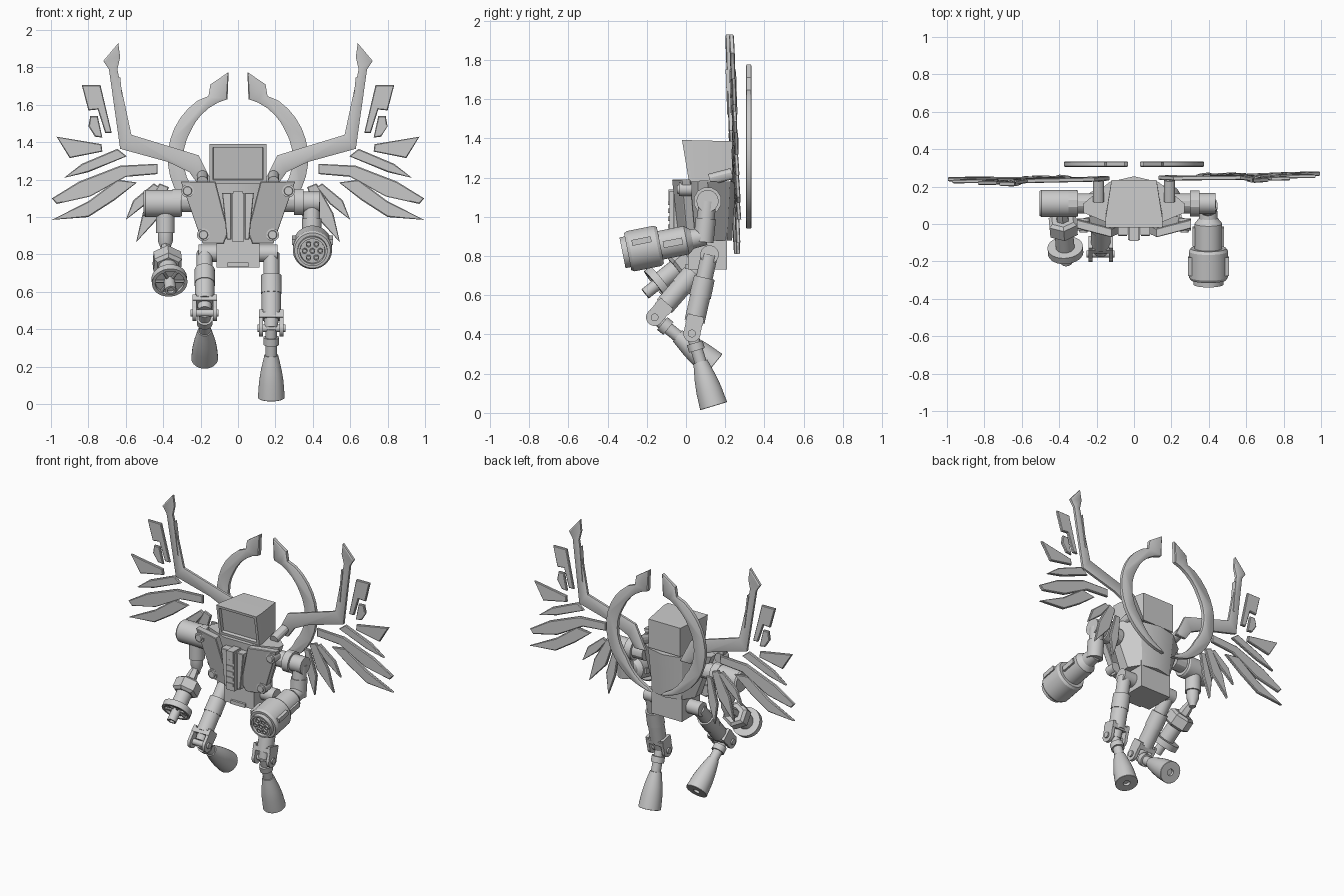
import bpy, bmesh, math
from mathutils import Vector, Matrix

cube = bpy.data.objects.get("Cube")
if cube:
    bpy.data.objects.remove(cube, do_unlink=True)

grey = bpy.data.materials.new("plain_grey")
grey.use_nodes = True
grey.diffuse_color = (0.6, 0.6, 0.6, 1)
grey.node_tree.nodes["Principled BSDF"].inputs["Base Color"].default_value = (0.6, 0.6, 0.6, 1)
parts = []


def finish(name, bm):
    bmesh.ops.recalc_face_normals(bm, faces=bm.faces[:])
    mesh = bpy.data.meshes.new(name)
    bm.to_mesh(mesh)
    bm.free()
    mesh.materials.append(grey)
    ob = bpy.data.objects.new(name, mesh)
    bpy.context.collection.objects.link(ob)
    parts.append(ob)
    return ob


def loft(name, sections):
    """Skin between closed rings of points and cap both ends."""
    bm = bmesh.new()
    rings = [[bm.verts.new(p) for p in s] for s in sections]
    for a, b in zip(rings, rings[1:]):
        for i in range(len(a)):
            j = (i + 1) % len(a)
            bm.faces.new((a[i], a[j], b[j], b[i]))
    bm.faces.new(rings[0])
    bm.faces.new(rings[-1])
    return finish(name, bm)


def turned(name, start, toward, profile, sides=28):
    """Turned part on an axis; profile is (distance, radius)."""
    start, toward = Vector(start), Vector(toward)
    frame = (toward - start).to_track_quat('Z', 'Y')
    angles = [2 * math.pi * (i + .5) / sides for i in range(sides)]
    return loft(name, [[start + frame @ Vector((r * math.cos(a), r * math.sin(a), t))
                        for a in angles] for t, r in profile])


def rod(name, a, b, r, sides=28):
    return turned(name, a, b, [(0, r), ((Vector(b) - Vector(a)).length, r)], sides)


def box(name, centre, size, turn=0):
    bm = bmesh.new()
    m = Matrix.Translation(centre) @ Matrix.Rotation(turn, 4, 'X') @ Matrix.Diagonal((*size, 1))
    bmesh.ops.create_cube(bm, size=1, matrix=m)
    return finish(name, bm)


def plate(name, points, thick, depth, rim=0.006):
    """Upright plate with a raised inner panel; depth(x, z) gives its y."""
    bm = bmesh.new()
    rings = [[bm.verts.new((x, y, z)) for x, z in points] for y in (-thick / 2, thick / 2)]
    faces = [bm.faces.new(r) for r in rings]
    for i in range(len(points)):
        j = (i + 1) % len(points)
        bm.faces.new((rings[0][i], rings[0][j], rings[1][j], rings[1][i]))
    bmesh.ops.recalc_face_normals(bm, faces=bm.faces[:])
    if rim:
        bmesh.ops.inset_region(bm, faces=faces, thickness=rim, depth=0.004)
    for v in bm.verts:
        v.co.y += depth(v.co.x, v.co.z)
    return finish(name, bm)


# Head with a recessed screen
def head_ring(y, w, low, high, lean):
    return [(-w, y + lean, low), (w, y + lean, low), (w, y, high), (-w, y, high)]


head = loft("head", [head_ring(.235, .12, 1.19, 1.385, 0),
                     head_ring(.03, .152, 1.18, 1.39, .02),
                     head_ring(-.02, .152, 1.18, 1.39, .035)])
bm = bmesh.new()
bm.from_mesh(head.data)
front = min(bm.faces, key=lambda f: f.calc_center_median().y)
bmesh.ops.inset_region(bm, faces=[front], thickness=.025)
bmesh.ops.inset_region(bm, faces=[front], thickness=.004, depth=-.02)
bm.to_mesh(head.data)
bm.free()


# Torso and pelvis
def torso_ring(z, half):
    return [(x, y, z) for x, y in half] + [(-x, y, z) for x, y in reversed(half[1:])]


loft("torso", [torso_ring(1.18, [(0, .255), (.13, .225), (.27, .11), (.27, .06), (.1, -.01)]),
               torso_ring(.88, [(0, .235), (.11, .21), (.16, .13), (.16, .06), (.08, .02)])])
box("pelvis", (0, .11, .84), (.23, .2, .22))
box("pelvis_lip", (0, .005, .745), (.11, .02, .025))
box("chest_spine", (0, -.045, 1.0), (.066, .08, .26))
box("chest_spine_cap", (0, -.05, 1.11), (.05, .08, .06))
for i in range(5):
    box("spine_rib", (0, -.085, .91 + i * .04), (.05, .012, .022))
rod("hip_axle", (-.21, .12, .807), (.21, .12, .807), .047)

SPAR = [(.64, 1.93), (.63, 1.855), (.645, 1.79), (.57, 1.44), (.21, 1.33), (.13, 1.17),
        (.21, 1.17), (.26, 1.24), (.375, 1.295), (.63, 1.365), (.69, 1.79), (.72, 1.835)]
FEATHERS = [
    [(.835, 1.705), (.735, 1.705), (.675, 1.45), (.71, 1.45), (.75, 1.575), (.80, 1.57)],
    [(.79, 1.54), (.75, 1.54), (.725, 1.425), (.765, 1.43), (.80, 1.485)],
    [(.97, 1.43), (.73, 1.39), (.725, 1.35), (.90, 1.315)],
    [(.93, 1.21), (.835, 1.285), (.645, 1.365), (.595, 1.325), (.80, 1.24)],
    [(.995, 1.10), (.85, 1.19), (.63, 1.275), (.43, 1.285), (.43, 1.23), (.60, 1.215),
     (.79, 1.11), (.97, 1.07)],
    [(.995, .985), (.80, 1.085), (.645, 1.20), (.54, 1.185), (.66, 1.09), (.80, 1.0)],
    [(.60, .985), (.56, 1.09), (.45, 1.18), (.42, 1.16), (.49, 1.07)],
    [(.545, .865), (.51, 1.02), (.42, 1.18), (.37, 1.16), (.42, 1.0)],
    [(.40, .81), (.42, .95), (.37, 1.12), (.33, 1.12), (.35, .95)],
]
# Halo half: outer arc down, inner arc back up
HALO = [(.05, 1.775), (.147, 1.71), (.158, 1.647)]
for a in range(55, -86, -10):
    HALO.append((.376 * math.cos(math.radians(a)), 1.315 + .376 * math.sin(math.radians(a))))
for a in range(-80, 71, 10):
    r = .292 + max(0, -a - 40) * .0016 + max(0, a - 30) * .0006
    HALO.append((r * math.cos(math.radians(a)), 1.315 + r * math.sin(math.radians(a))))
HALO.append((.056, 1.63))

for s, side in ((1, "left"), (-1, "right")):
    def flip(points):
        return [(s * x, z) for x, z in points]

    def wing_y(x, z):
        return .22 + (1.9 - z) * .035 + (.02 * x if s > 0 else .01 * x)

    # Wing and halo
    plate(side + "_wing_spar", flip(SPAR), .016, wing_y, .01)
    for f in FEATHERS:
        plate(side + "_feather", flip(f), .012, wing_y)
    plate(side + "_spar_groove", flip([(.63, 1.75), (.64, 1.74), (.615, 1.52), (.605, 1.52)]),
          .034, wing_y, 0)
    plate(side + "_halo", flip(HALO), .022, lambda x, z: .32, .008)
    rod(side + "_wing_mount", (s * .19, .12, 1.19), (s * .19, .235, 1.22), .03, 12)

    # Sloping chest plates, bolts and centre flanks
    def chest_y(x, z):
        return -.02 + abs(x) * .26 - (z - .86) * .18

    plate(side + "_chest_plate", flip([(.305, 1.19), (.12, 1.19), (.05, .92), (.075, .86), (.19, .86)]),
          .04, chest_y, .006)
    plate(side + "_chest_flank", flip([(.085, 1.13), (.036, 1.13), (.036, .88), (.06, .88)]),
          .05, lambda x, z: -.035, .005)
    for x, z in ((.27, 1.14), (.185, .905)):
        y = chest_y(x, z)
        turned(side + "_chest_bolt", (s * x, y + .03, z), (s * x, y - 1, z),
               [(0, .034), (.065, .034), (.065, .024), (.075, .022)], 20)

    # Legs
    hip = Vector((s * .178, .12, .807))
    knee = Vector((s * .178, .03, .405)) if s > 0 else Vector((s * .178, -.16, .487))
    foot = Vector((s * .178, .145, .0215)) if s > 0 else Vector((s * .178, .14, .245))
    turned(side + "_thigh", hip, knee, [(0, .043), (.12, .043), (.12, .054), (.22, .056),
                                       (.22, .052), (.35, .052), (.35, .04), (.41, .035)])
    turned(side + "_shin_and_boot", knee, foot,
           [(0, .03), (.05, .03), (.05, .042), (.09, .042), (.09, .031), (.15, .031),
            (.15, .037), (.19, .046), (.24, .057), (.30, .066), (.385, .072),
            (.387, .07), (.387, .022), (.37, .02)])
    rod(side + "_knee_pin", knee - Vector((.075, 0, 0)), knee + Vector((.075, 0, 0)), .02, 16)
    lean = math.atan2(knee.y - hip.y, hip.z - knee.z)
    for e in (-1, 1):
        cheek = knee + Vector((e * .055, 0, 0))
        rod(side + "_knee_cheek", cheek - Vector((.01, 0, 0)), cheek + Vector((.01, 0, 0)), .044, 20)
        box(side + "_knee_fork", cheek + (hip - knee) * .12, (.02, .085, .09), lean)
    box(side + "_knee_bridge", knee + (hip - knee) * .16, (.13, .09, .03), lean)

    # Shoulder collar
    turned(side + "_shoulder_collar", (s * .22, .11, 1.08), (s, .11, 1.08),
           [(0, .055), (.08, .055), (.08, .072), (.13, .072), (.13, .05), (.16, .05)], 12)

# Left arm: shoulder, upper arm and forearm cannon
rod("left_shoulder", (.33, .11, 1.08), (.435, .11, 1.08), .056)
turned("left_upper_arm", (.395, .11, 1.08), (.395, .09, .88),
       [(0, .045), (.09, .045), (.09, .052), (.21, .052)])
back, aim = Vector((.398, .1, .9)), Vector((.398, -.33, .815))
turned("left_cannon", back, aim,
       [(0, .045), (.07, .05), (.1, .074), (.235, .074), (.235, .095), (.25, .105), (.39, .105),
        (.405, .096), (.405, .08), (.432, .08), (.432, .068), (.415, .066)], 32)
along = (aim - back).normalized()
pitch = math.atan2(along.z, along.y) + math.pi
up = Vector((0, along.z, -along.y))
for i in range(7):
    a = i * math.pi / 3
    r = .042 if i < 6 else 0
    p = back + along * .41 + Vector((r * math.cos(a), 0, 0)) + up * r * math.sin(a)
    turned("cannon_barrel", p, p + along, [(0, .015), (.02, .015), (.02, .009), (.008, .009)], 14)
for e in (-1, 1):
    box("cannon_rail", back + along * .17 + Vector((e * .072, 0, 0)), (.025, .1, .035), pitch)
    box("cannon_grip", back + along * .325 + Vector((e * .095, 0, 0)) + up * .04, (.03, .1, .03), pitch)

# Right arm: drum shoulder, upper arm and tool forearm
turned("right_shoulder", (-.3, .11, 1.073), (-1, .11, 1.073),
       [(0, .068), (.01, .074), (.195, .074), (.205, .066)], 20)
turned("right_upper_arm", (-.388, .11, 1.05), (-.388, .105, .8),
       [(0, .05), (.135, .05), (.135, .04), (.18, .04), (.22, .024), (.24, .02)])
turned("right_forearm", (-.388, .09, .845), (-.36, -.21, .605),
       [(0, .024), (.05, .034), (.085, .036), (.085, .065), (.1, .085), (.165, .085), (.18, .065)], 6)
turned("right_tool_disc", (-.388, .09, .845), (-.36, -.21, .605),
       [(.15, .05), (.275, .05), (.275, .095), (.315, .095), (.315, .078), (.3, .076),
        (.3, .03), (.382, .03), (.382, .018), (.365, .018)])
start, end = Vector((-.388, .09, .845)), Vector((-.36, -.21, .605))
quat = (end - start).to_track_quat('Z', 'Y')
for i in range(6):
    a = i * math.pi / 3
    ray = quat @ Vector((math.cos(a), math.sin(a), 0))
    hub = start + (end - start).normalized() * .303
    rod("disc_spoke", hub + ray * .025, hub + ray * .08, .009, 8)

bpy.ops.object.select_all(action='DESELECT')
for ob in parts:
    ob.select_set(True)
bpy.context.view_layer.objects.active = parts[0]
bpy.ops.object.shade_smooth_by_angle(angle=math.radians(30))
